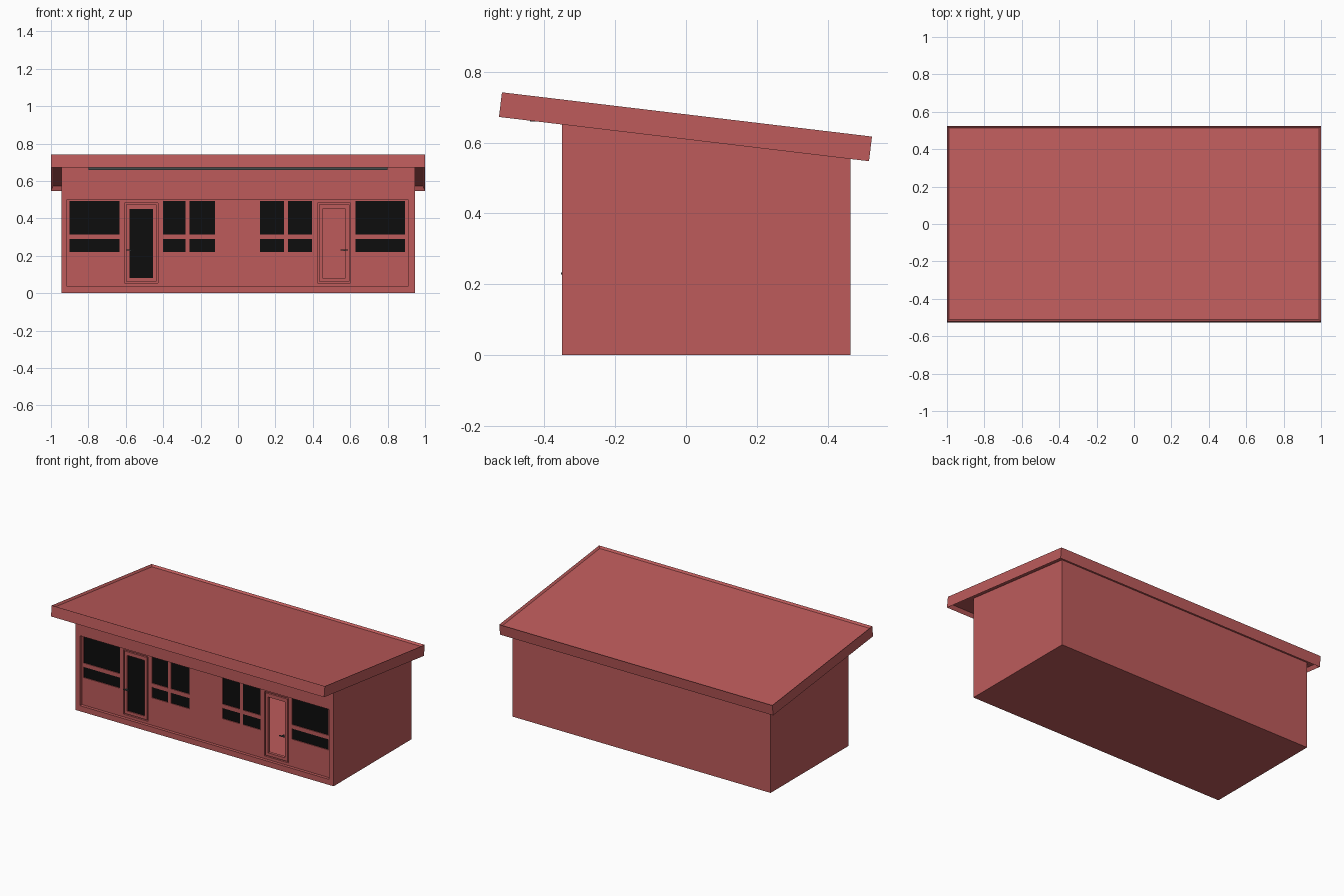
import bpy, bmesh, math
from mathutils import Matrix, Vector

cube = bpy.data.objects.get("Cube")
if cube:
    bpy.data.objects.remove(cube, do_unlink=True)


def material(name, colour):
    m = bpy.data.materials.new(name)
    m.use_nodes = True
    m.diffuse_color = (*colour, 1)
    m.node_tree.nodes["Principled BSDF"].inputs["Base Color"].default_value = (*colour, 1)
    return m


RED = material("brick_red", (0.51, 0.105, 0.105))
BLACK = material("black_glass", (0.004, 0.004, 0.004))
GREY = material("dark_grey", (0.06, 0.07, 0.07))


def finish(name, bm, mat):
    bmesh.ops.recalc_face_normals(bm, faces=bm.faces)
    mesh = bpy.data.meshes.new(name)
    bm.to_mesh(mesh)
    bm.free()
    mesh.materials.append(mat)
    ob = bpy.data.objects.new(name, mesh)
    bpy.context.collection.objects.link(ob)
    return ob


def add_box(bm, x, y, z):
    lo, hi = Vector((x[0], y[0], z[0])), Vector((x[1], y[1], z[1]))
    size = Matrix.Diagonal((*(hi - lo), 1))
    bmesh.ops.create_cube(bm, size=1, matrix=Matrix.Translation((lo + hi) / 2) @ size)


def boxes(name, parts, mat):
    bm = bmesh.new()
    for part in parts:
        add_box(bm, *part)
    return finish(name, bm, mat)


def cut(target, x, y, z):
    cutter = boxes("cutter", [(x, y, z)], RED)
    cutter.hide_render = True
    mod = target.modifiers.new("cut", "BOOLEAN")
    mod.operation, mod.solver, mod.object = "DIFFERENCE", "EXACT", cutter
    bpy.context.view_layer.objects.active = target
    bpy.ops.object.modifier_apply(modifier=mod.name)
    bpy.data.objects.remove(cutter, do_unlink=True)


SLOPE = math.radians(-6.82)
ROOF_Z = 0.6445
FRONT, BACK = -0.35, 0.465


def roof_mid(y):
    return ROOF_Z + math.tan(SLOPE) * y


# Walls: sloping side profile extruded across the width
bm = bmesh.new()
profile = [(FRONT, 0), (BACK, 0), (BACK, roof_mid(BACK)), (FRONT, roof_mid(FRONT))]
face = bm.faces.new([bm.verts.new((-0.945, y, z)) for y, z in profile])
ext = bmesh.ops.extrude_face_region(bm, geom=[face])
bmesh.ops.translate(bm, vec=(1.89, 0, 0),
                    verts=[v for v in ext["geom"] if isinstance(v, bmesh.types.BMVert)])
walls = finish("walls", bm, RED)

# Hollow room and the recessed front panel
cut(walls, (-0.92, 0.92), (-0.31, 0.44), (0.025, 0.9))
cut(walls, (-0.913, 0.91), (-0.4, -0.33), (0.037, 0.5))

# Windows: a tall pane over a low one in each column
columns = [(-0.9, -0.633), (-0.4, -0.28), (-0.258, -0.124),
           (0.117, 0.246), (0.266, 0.395), (0.628, 0.893)]
panes = []
for x in columns:
    for z in ((0.315, 0.492), (0.219, 0.289)):
        cut(walls, x, (-0.34, -0.32), z)
        panes.append((x, (-0.325, -0.316), z))
boxes("window_panes", panes, BLACK)


# Doors: framed leaf set in a shallow opening, leaving a groove around it
def door(name, x0, x1, handle):
    z0, z1, gap, stile = 0.055, 0.482, 0.007, 0.027
    cut(walls, (x0, x1), (-0.34, -0.316), (z0, z1))
    a, b, c, d = x0 + gap, x1 - gap, z0 + gap, z1 - gap
    hole = (x0 + stile, x1 - stile), (z0 + stile, z1 - stile - 0.004)
    depth = (-0.33, -0.314)
    boxes(name + "_leaf", [
        ((a, hole[0][0]), depth, (c, d)), ((hole[0][1], b), depth, (c, d)),
        (hole[0], depth, (c, hole[1][0])), (hole[0], depth, (hole[1][1], d))], RED)
    boxes(name + "_handle", [
        (handle, (-0.353, -0.347), (0.227, 0.233)),
        ((sum(handle) / 2 - 0.004, sum(handle) / 2 + 0.004),
         (-0.348, -0.328), (0.226, 0.234))], GREY)
    return hole


hole_x, hole_z = door("right_door", -0.607, -0.428, (-0.595, -0.555))
boxes("right_door_glass", [(hole_x, (-0.323, -0.314), hole_z)], BLACK)
hole_x, hole_z = door("left_door", 0.425, 0.602, (0.548, 0.587))
cut(walls, hole_x, (-0.34, -0.3), hole_z)

# Roof: tilted slab with a raised rim above and a fascia below
bm = bmesh.new()
add_box(bm, (-1, 1), (-0.526, 0.526), (-0.035, 0.035))
bm.normal_update()
for f in [f for f in bm.faces if abs(f.normal.z) > 0.9]:
    depth = -0.012 if f.normal.z > 0 else -0.025
    bmesh.ops.inset_individual(bm, faces=[f], thickness=0.016, depth=depth)
roof = finish("roof", bm, RED)
roof.location = (0, -0.0015, ROOF_Z)
roof.rotation_euler.x = SLOPE

# Light strip under the front eave
boxes("eave_strip", [((-0.8, 0.8), (-0.44, -0.415), (0.659, 0.69))], GREY)
